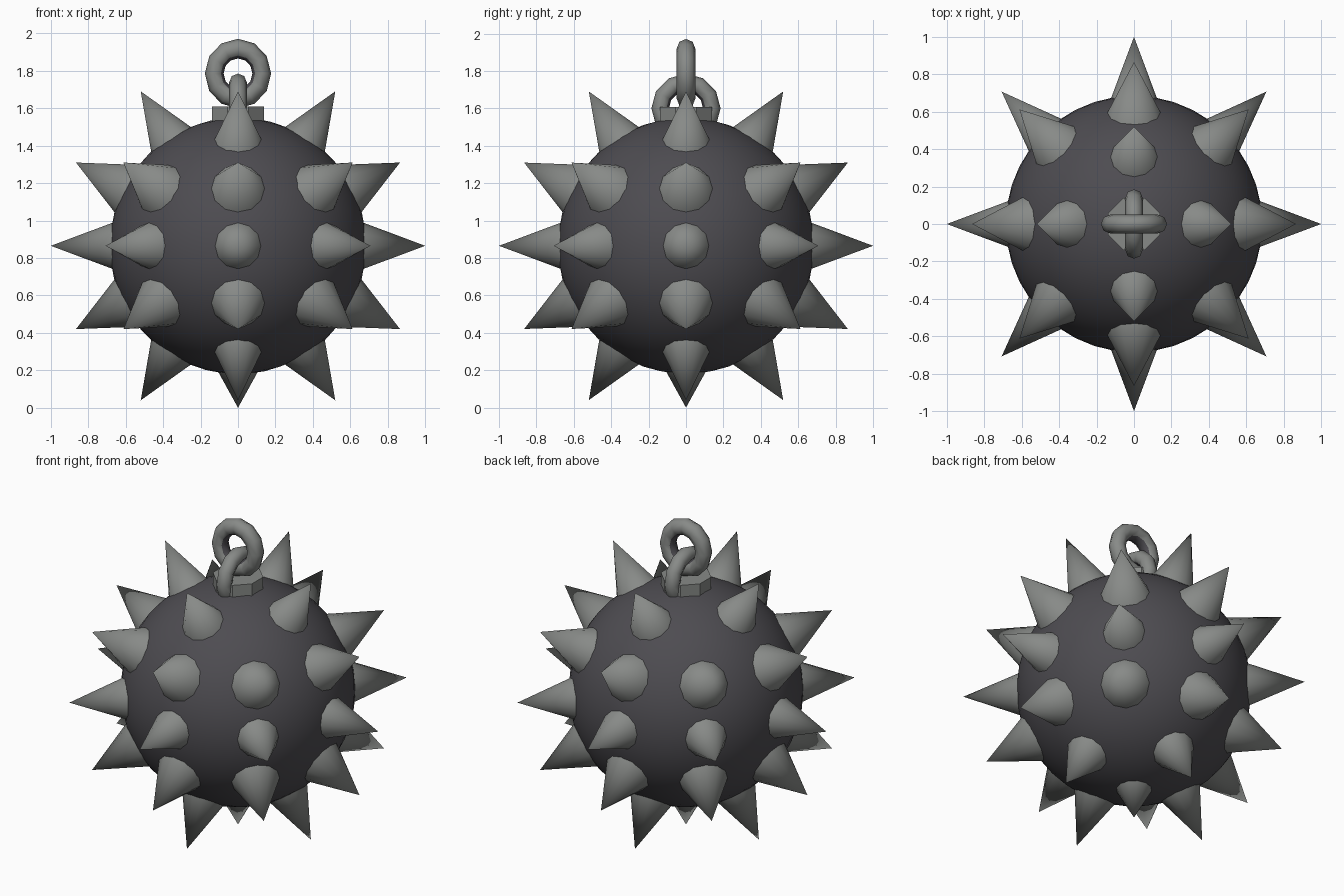
import bpy, bmesh, math
from mathutils import Vector

if "Cube" in bpy.data.objects:
    bpy.data.objects.remove(bpy.data.objects["Cube"])

CZ = 0.865  # height of the ball centre


def material(name, col):
    m = bpy.data.materials.new(name)
    m.diffuse_color = (*col, 1)
    m.use_nodes = True
    m.node_tree.nodes["Principled BSDF"].inputs["Base Color"].default_value = m.diffuse_color
    return m


steel = material("grey steel", (0.245, 0.255, 0.245))
iron = material("dark iron", (0.075, 0.072, 0.082))


def finish(name, mats, angle=50):
    o = bpy.context.object
    o.name = name
    for m in mats:
        o.data.materials.append(m)
    bpy.ops.object.shade_smooth_by_angle(angle=math.radians(angle))
    return o


# dark ball
bpy.ops.mesh.primitive_ico_sphere_add(subdivisions=4, radius=0.685, location=(0, 0, CZ))
finish("ball", [iron])


# spikes: cone from inside the ball out to the tip
def spike(name, lat, lon, tip, base, radius):
    a, b = math.radians(lat), math.radians(lon)
    d = Vector((math.cos(a) * math.cos(b), math.cos(a) * math.sin(b), math.sin(a)))
    bpy.ops.mesh.primitive_cone_add(
        vertices=12, radius1=radius, radius2=0, depth=tip - base,
        location=d * (tip + base) / 2 + Vector((0, 0, CZ)),
        rotation=d.to_track_quat('Z', 'Y').to_euler())
    finish(name, [steel])


# rings: latitude, count, tip distance, base distance, base radius
rings = [("middle", 0, 8, 1.0, 0.62, 0.142),
         ("upper", 27.2, 8, 0.973, 0.63, 0.16),
         ("lower", -27.2, 8, 0.973, 0.63, 0.16),
         ("top", 57.8, 4, 0.975, 0.63, 0.142),
         ("under", -57.8, 4, 0.975, 0.63, 0.142)]
for name, lat, n, tip, base, rad in rings:
    for i in range(n):
        spike(f"{name}_spike_{i + 1}", lat, 360 * i / n, tip, base, rad)
spike("bottom_spike", -90, 0, 0.865, 0.62, 0.135)

# mounting plate on top
bpy.ops.mesh.primitive_cylinder_add(vertices=8, radius=0.15, depth=0.12,
                                    location=(0, 0, 1.548), rotation=(0, 0, math.pi / 8))
finish("mount_plate", [steel], 30)


# chain links, with darker inner faces
def link(name, z, major, minor, rot, stretch=1.0):
    bpy.ops.mesh.primitive_torus_add(major_segments=12, minor_segments=8,
                                     major_radius=major, minor_radius=minor,
                                     location=(0, 0, z), rotation=rot)
    o = finish(name, [steel, iron])
    for p in o.data.polygons:
        if math.hypot(p.center.x, p.center.y) < major - minor * 0.6:
            p.material_index = 1
    o.scale = (1, stretch, 1)


link("lower_link", 1.6, 0.138, 0.047, (0, math.pi / 2, 0))
link("upper_link", 1.785, 0.127, 0.05, (math.pi / 2, 0, 0), 1.05)
